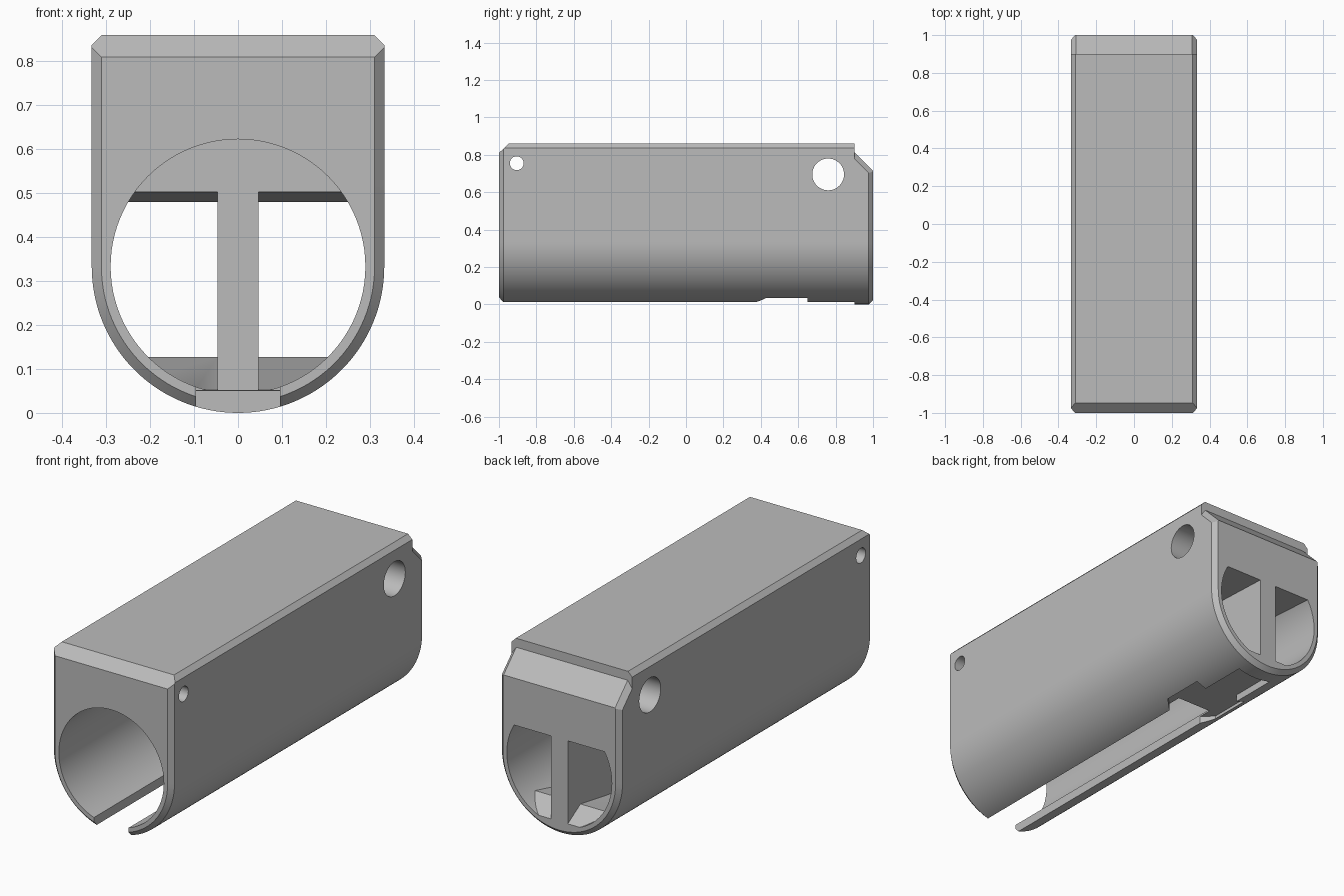
import bpy, bmesh, math
from mathutils import Vector, Matrix

if "Cube" in bpy.data.objects:
    bpy.data.objects.remove(bpy.data.objects["Cube"], do_unlink=True)

HALF, CHAMFER, TOP, AXIS = 0.333, 0.023, 0.86, 0.333

grey = bpy.data.materials.new("plain grey")
grey.use_nodes = True
grey.diffuse_color = (0.5, 0.5, 0.5, 1)
grey.node_tree.nodes["Principled BSDF"].inputs["Base Color"].default_value = (0.5, 0.5, 0.5, 1)


def loft(name, loops):
    """Closed solid through loops with equal point counts."""
    bm = bmesh.new()
    rings = [[bm.verts.new(p) for p in loop] for loop in loops]
    n = len(rings[0])
    for a, b in zip(rings, rings[1:]):
        for i in range(n):
            j = (i + 1) % n
            bm.faces.new((a[i], a[j], b[j], b[i]))
    bm.faces.new(rings[0])
    bm.faces.new(rings[-1])
    bmesh.ops.recalc_face_normals(bm, faces=bm.faces)
    mesh = bpy.data.meshes.new(name)
    bm.to_mesh(mesh)
    bm.free()
    obj = bpy.data.objects.new(name, mesh)
    bpy.context.collection.objects.link(obj)
    mesh.materials.append(grey)
    return obj


def side_prism(name, profile, x0, x1):
    return loft(name, [[(x, y, z) for y, z in profile] for x in (x0, x1)])


def plan_prism(name, outline, z0, z1):
    return loft(name, [[(x, y, z) for x, y in outline] for z in (z0, z1)])


def rod(name, radius, y0, y1, sides=96):
    ring = [2 * math.pi * i / sides for i in range(sides)]
    return loft(name, [[(radius * math.cos(a), y, AXIS + radius * math.sin(a)) for a in ring]
                       for y in (y0, y1)])


def cross_rod(name, y, z, radius, sides=48):
    ring = [2 * math.pi * i / sides for i in range(sides)]
    return side_prism(name, [(y + radius * math.cos(a), z + radius * math.sin(a)) for a in ring],
                      -0.5, 0.5)


def combine(target, tool, operation="DIFFERENCE"):
    mod = target.modifiers.new("combine", "BOOLEAN")
    mod.object, mod.operation, mod.solver = tool, operation, "EXACT"
    bpy.context.view_layer.objects.active = target
    bpy.ops.object.modifier_apply(modifier=mod.name)
    bpy.data.objects.remove(tool, do_unlink=True)


def u_outline(y, inset):
    """Rounded bottom, straight sides and chamfered top corners."""
    r, n = HALF - inset, 64
    pts = [(r * math.cos(a), y, AXIS + r * math.sin(a))
           for a in (-math.pi * i / n for i in range(n + 1))]
    corner = HALF - CHAMFER - inset * 0.02
    return pts + [(-r, y, TOP - CHAMFER), (-corner, y, TOP), (corner, y, TOP), (r, y, TOP - CHAMFER)]


# Outer housing with chamfered ends
body = loft("housing", [u_outline(-1, CHAMFER - 0.001), u_outline(-1 + CHAMFER, 0),
                        u_outline(1 - CHAMFER, 0), u_outline(1, CHAMFER - 0.001)])

# Front top chamfer
combine(body, side_prism("front_bevel", [(-1.1, 0.715), (-0.9, 0.905), (-1.1, 0.95)], -0.5, 0.5))

# Rear top step and slope, with chamfered sides
loops = []
for x, drop in ((-0.4, 0.13), (-0.308, 0), (0.308, 0), (0.4, 0.13)):
    loops.append([(x, 0.9, 0.95), (x, 0.9, 0.815 - drop), (x, 1.1, 0.615 - drop), (x, 1.1, 0.95)])
combine(body, loft("rear_slope", loops))

# Round bore
combine(body, rod("bore", 0.29, -1.1, 1.1))

# Rear plug: central bar, upper wall and ramped floor
plug = rod("rear_plug", 0.302, 0.45, 1)
window = [(0.44, 0.503), (0.44, 0.05), (0.9, 0.127), (1.01, 0.06), (1.01, 0.48)]
for side in (-1, 1):
    combine(plug, side_prism("window", window, side * 0.047, side * 0.4))
combine(body, plug, "UNION")

# Bottom slot, its shallow rear part and the wider pocket
w, p = 0.096, 0.149
combine(body, plan_prism("slot", [(-w, -1.1), (w, -1.1), (w, 0.45), (-w, 0.45)], -0.1, 0.1))
combine(body, plan_prism("rear_slot", [(-w, 0.4), (w, 0.4), (w, 0.9), (-w, 0.9)], -0.1, 0.05))
combine(body, plan_prism("pocket", [(-w, 0.38), (w, 0.38), (p, 0.43), (p, 0.65),
                                    (-p, 0.65), (-p, 0.43)], -0.1, 0.0505))

# Cross holes
combine(body, cross_rod("small_hole", -0.905, 0.755, 0.037))
combine(body, cross_rod("large_hole", 0.76, 0.695, 0.085))

bpy.ops.object.select_all(action="DESELECT")
body.select_set(True)
bpy.context.view_layer.objects.active = body
bpy.ops.object.shade_smooth_by_angle(angle=math.radians(20))
